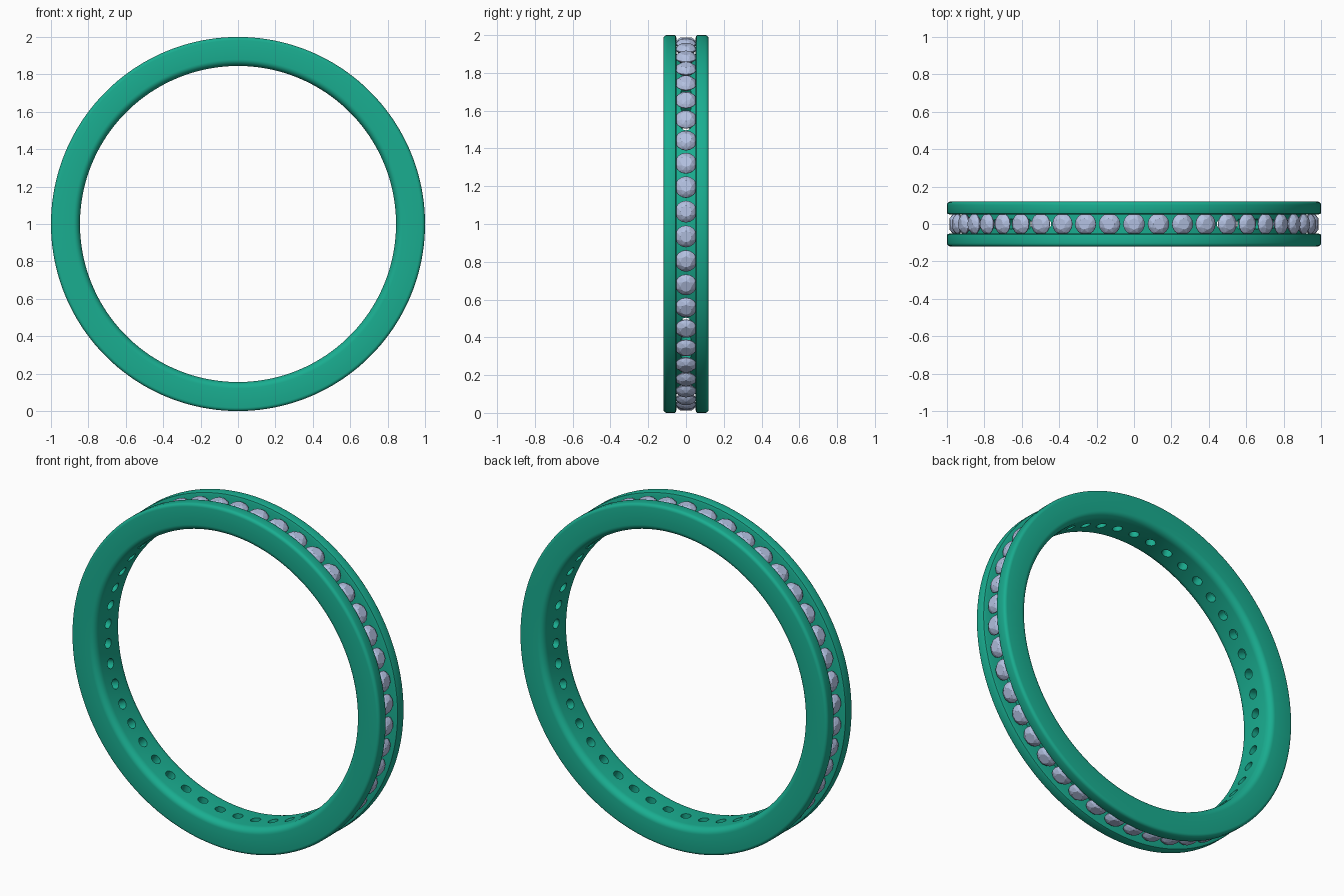
import bpy, bmesh, math
from mathutils import Matrix, Vector

if "Cube" in bpy.data.objects:
    bpy.data.objects.remove(bpy.data.objects["Cube"])

N = 46            # stones around the band
SEG = 184         # band segments


def material(name, rgb):
    m = bpy.data.materials.new(name)
    m.diffuse_color = (*rgb, 1)
    m.use_nodes = True
    m.node_tree.nodes["Principled BSDF"].inputs["Base Color"].default_value = m.diffuse_color
    return m


def add_object(name, bm, mat=None):
    bmesh.ops.recalc_face_normals(bm, faces=bm.faces)
    me = bpy.data.meshes.new(name)
    bm.to_mesh(me)
    bm.free()
    ob = bpy.data.objects.new(name, me)
    bpy.context.collection.objects.link(ob)
    if mat:
        me.materials.append(mat)
    return ob


def fillet(cy, cr, ry, rr, a0, a1, n=6):
    """Elliptical corner as (y, radius) points."""
    return [(cy + ry * math.cos(math.radians(a0 + (a1 - a0) * i / n)),
             cr + rr * math.sin(math.radians(a0 + (a1 - a0) * i / n))) for i in range(n + 1)]


def around(i):
    """Placement of stone i: local z points out of the band."""
    return Matrix.Translation((0, 0, 1)) @ Matrix.Rotation(2 * math.pi * i / N, 4, 'Y')


green = material("band_green", (0.01, 0.42, 0.28))
pale = material("stone_pale", (0.45, 0.53, 0.75))

# Band: half profile from channel floor to rounded bore, mirrored, then revolved
half = [(0.051, 0.90), (0.051, 0.985), (0.055, 0.998), (0.06, 1.0)]
half += fillet(0.102, 0.982, 0.018, 0.018, 90, 0, 4)
half += fillet(0.08, 0.880, 0.04, 0.035, 0, -90, 7)
profile = half + [(-y, r) for y, r in reversed(half)]

bm = bmesh.new()
rings = []
for s in range(SEG):
    a = 2 * math.pi * (s + 0.5) / SEG
    rings.append([bm.verts.new((r * math.sin(a), y, 1 + r * math.cos(a))) for y, r in profile])
for s in range(SEG):
    p, q = rings[s], rings[(s + 1) % SEG]
    for k in range(len(profile)):
        j = (k + 1) % len(profile)
        bm.faces.new((p[k], p[j], q[j], q[k]))
band = add_object("band", bm, green)

# Drill holes under each stone
bm = bmesh.new()
for i in range(N):
    bmesh.ops.create_cone(bm, cap_ends=True, segments=20, radius1=0.028, radius2=0.028,
                          depth=0.14, matrix=around(i) @ Matrix.Translation((0, 0, 0.87)))
cutter = add_object("hole_cutter", bm)
cutter.hide_render = True
mod = band.modifiers.new("holes", 'BOOLEAN')
mod.operation = 'DIFFERENCE'
mod.solver = 'EXACT'
mod.object = cutter
bpy.context.view_layer.objects.active = band
band.select_set(True)
bpy.ops.object.modifier_apply(modifier=mod.name)
bpy.data.objects.remove(cutter)
bpy.ops.object.shade_smooth_by_angle(angle=math.radians(35))

# Brilliant-cut stone: table, crown, girdle and culet wrapped in a convex hull
bm = bmesh.new()
for count, radius, height, turn in ((8, 0.030, 0.028, 0), (8, 0.047, 0.017, 0.5),
                                    (16, 0.058, 0.002, 0), (16, 0.058, -0.002, 0)):
    for k in range(count):
        a = 2 * math.pi * (k + turn) / count
        bm.verts.new((radius * math.cos(a), radius * math.sin(a), height))
bm.verts.new((0, 0, -0.053))
bmesh.ops.convex_hull(bm, input=bm.verts[:])
stone = add_object("stone_0", bm, pale)
for i in range(N):
    ob = stone
    if i:
        ob = bpy.data.objects.new(f"stone_{i}", stone.data)
        bpy.context.collection.objects.link(ob)
    ob.matrix_world = around(i) @ Matrix.Translation((0, 0, 0.96))
